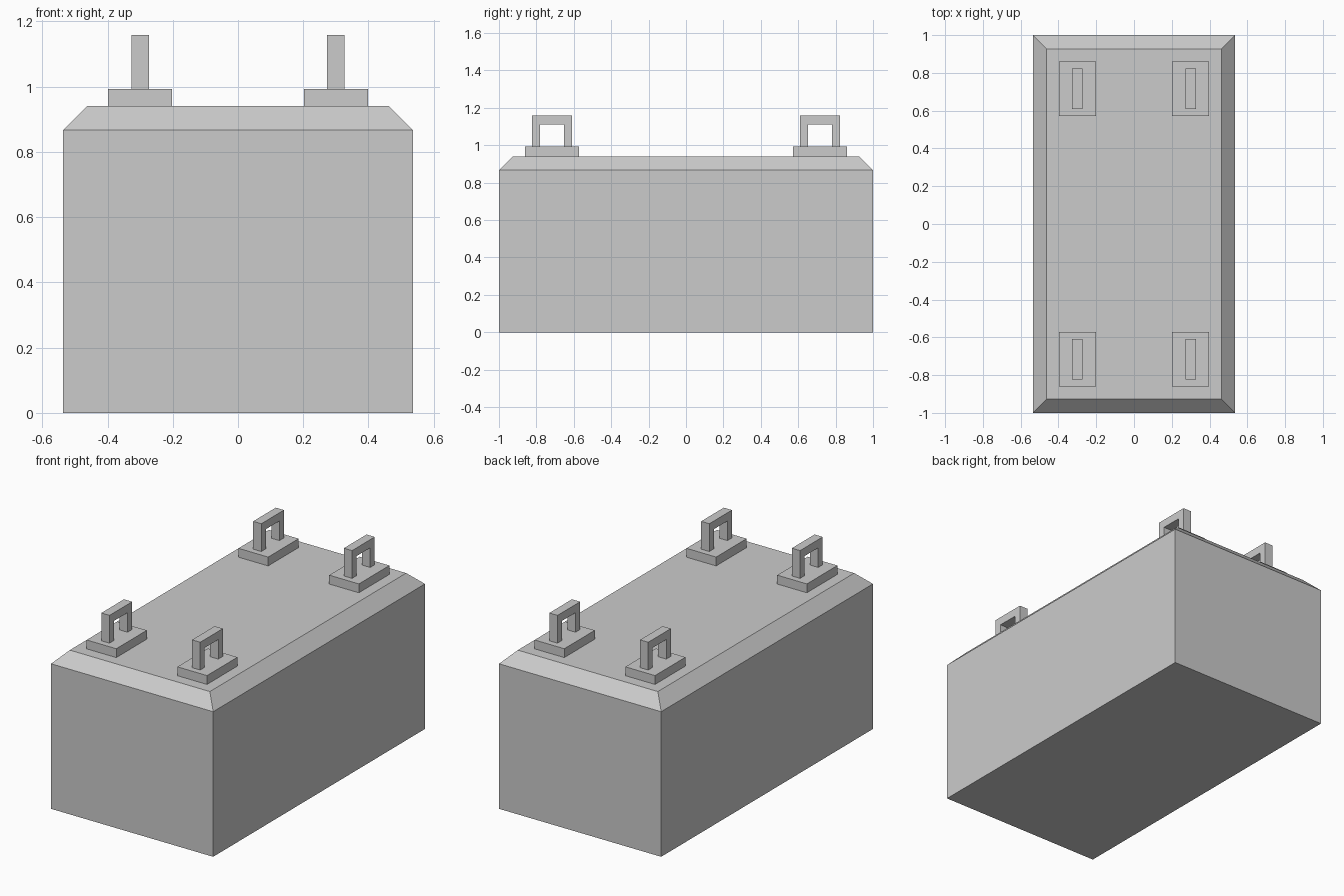
import bpy, bmesh

if "Cube" in bpy.data.objects:
    bpy.data.objects.remove(bpy.data.objects["Cube"])


def add_object(name, bm):
    bmesh.ops.recalc_face_normals(bm, faces=bm.faces)
    mesh = bpy.data.meshes.new(name)
    bm.to_mesh(mesh)
    bm.free()
    obj = bpy.data.objects.new(name, mesh)
    bpy.context.collection.objects.link(obj)
    return obj


def box(name, center, size):
    bm = bmesh.new()
    bmesh.ops.create_cube(bm, size=1)
    bmesh.ops.scale(bm, vec=size, verts=bm.verts)
    bmesh.ops.translate(bm, vec=center, verts=bm.verts)
    return add_object(name, bm)


def handle(name, cx, cy):
    # Square arch profile in the YZ plane, extruded along x
    outer, inner, thick = 0.107, 0.064, 0.054
    base, under, top = 0.993, 1.11, 1.159
    profile = [(-outer, base), (-outer, top), (outer, top), (outer, base),
               (inner, base), (inner, under), (-inner, under), (-inner, base)]
    bm = bmesh.new()
    face = bm.faces.new([bm.verts.new((cx - thick / 2, cy + y, z)) for y, z in profile])
    ext = bmesh.ops.extrude_face_region(bm, geom=[face], use_keep_orig=True)
    moved = [v for v in ext["geom"] if isinstance(v, bmesh.types.BMVert)]
    bmesh.ops.translate(bm, vec=(thick, 0, 0), verts=moved)
    return add_object(name, bm)


# Main block with chamfered upper rim
body = box("body", (0, 0, 0.47), (1.072, 2.0, 0.94))
bm = bmesh.new()
bm.from_mesh(body.data)
rim = [e for e in bm.edges if all(v.co.z > 0.9 for v in e.verts)]
bmesh.ops.bevel(bm, geom=rim, offset=0.073, segments=1, affect='EDGES')
bm.to_mesh(body.data)
bm.free()

# Four lifting handles on mounting pads
for side, sx in (("left", -1), ("right", 1)):
    for end, sy in (("front", -1), ("back", 1)):
        x, y = 0.3 * sx, 0.717 * sy
        box(f"{end}_{side}_pad", (x, y, 0.9665), (0.196, 0.288, 0.053))
        handle(f"{end}_{side}_handle", x, y)
